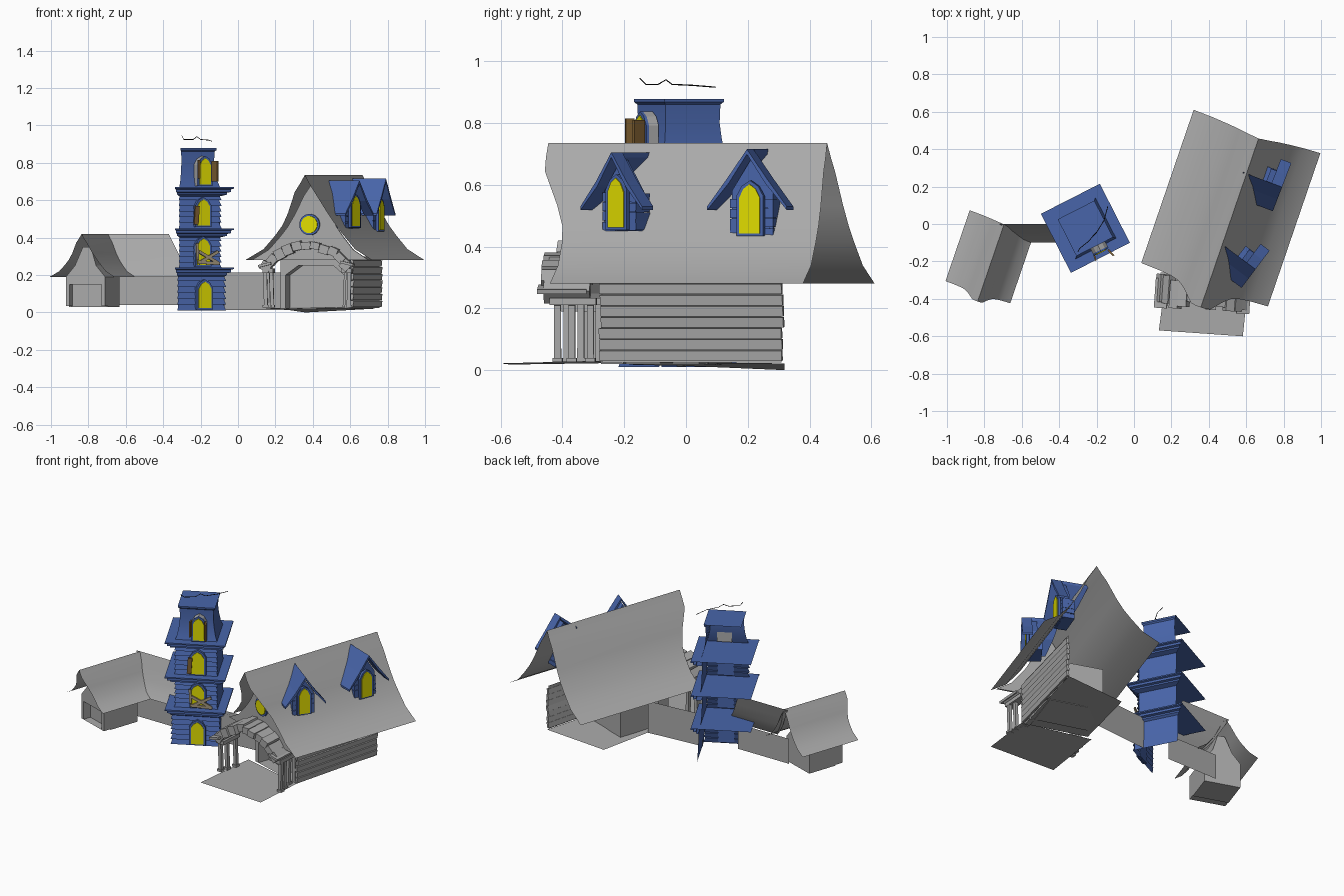
import bpy, math, random
from mathutils import Matrix, Vector

random.seed(4)
cube = bpy.data.objects.get("Cube")
if cube:
    bpy.data.objects.remove(cube, do_unlink=True)


def material(name, rgb):
    m = bpy.data.materials.new(name)
    m.use_nodes = True
    m.diffuse_color = (*rgb, 1)
    m.node_tree.nodes["Principled BSDF"].inputs["Base Color"].default_value = (*rgb, 1)
    return m


GREY = material("plain_grey", (0.4, 0.4, 0.4))
BLUE = material("slate_blue", (0.065, 0.13, 0.4))
YELLOW = material("window_yellow", (0.75, 0.72, 0.0))
BROWN = material("shutter_brown", (0.2, 0.11, 0.03))
TAN = material("weathered_plank", (0.36, 0.3, 0.2))
BLACK = material("iron_black", (0.01, 0.01, 0.01))


def frame(x, y, degrees):
    return Matrix.Translation((x, y, 0)) @ Matrix.Rotation(math.radians(degrees), 4, "Z")


HOUSE = frame(0.5175, 0.085, -18.9)
SIDE_WALL = frame(0.686, 0.018, -14.6)
COTTAGE = frame(-0.77, -0.175, -18.9)
TOWER = frame(-0.26, -0.023, 27)
PORCH = frame(0.37, -0.405, -4)
WORLD = Matrix()


def mesh(name, verts, faces, mat, place, smooth=False):
    me = bpy.data.meshes.new(name)
    me.from_pydata([place @ Vector(v) for v in verts], [], faces)
    me.materials.append(mat)
    ob = bpy.data.objects.new(name, me)
    bpy.context.collection.objects.link(ob)
    if smooth:
        bpy.context.view_layer.objects.active = ob
        ob.select_set(True)
        bpy.ops.object.shade_smooth_by_angle(angle=math.radians(40))
        ob.select_set(False)


def sheet(name, rows, mat, place, smooth=False):
    """Surface through rows of points."""
    n = len(rows[0])
    faces = [(r * n + i, r * n + i + 1, r * n + n + i + 1, r * n + n + i)
             for r in range(len(rows) - 1) for i in range(n - 1)]
    mesh(name, [p for row in rows for p in row], faces, mat, place, smooth)


def prism(name, lower, upper, mat, place):
    """Solid between two matching outlines of 3D points."""
    n = len(lower)
    faces = [tuple(range(n)), tuple(range(2 * n - 1, n - 1, -1))]
    faces += [(i, i + n, (i + 1) % n + n, (i + 1) % n) for i in range(n)]
    mesh(name, lower + upper, faces, mat, place)


def plate(name, outline, y0, y1, mat, place):
    """Outline in x and z, extruded along y."""
    prism(name, [(x, y0, z) for x, z in outline], [(x, y1, z) for x, z in outline], mat, place)


def box(name, centre, size, mat, place, tilt=0, axis="Y"):
    x, z = size[0] / 2, size[2] / 2
    local = place @ Matrix.Translation(centre) @ Matrix.Rotation(math.radians(tilt), 4, axis)
    plate(name, [(-x, -z), (x, -z), (x, z), (-x, z)], -size[1] / 2, size[1] / 2, mat, local)


def arch(x, z, width, height):
    """Pointed window outline."""
    w = width / 2
    return [(x - w, z), (x + w, z), (x + w, z + height * .72),
            (x + w * .6, z + height * .9), (x, z + height),
            (x - w * .6, z + height * .9), (x - w, z + height * .72)]


def window(name, x, z, width, height, y, place, depth=0.015):
    plate(name + "_frame", arch(x, z - .008, width + .022, height + .02), y, y + depth, BLUE, place)
    plate(name + "_pane", arch(x, z, width, height), y - .004, y + .006, YELLOW, place)


# Bell-shaped roofs: across, up, forward sweep of the front edge
BELL = [(0, 1, 1), (.07, .9, 1), (.155, .8, .95), (.31, .555, .45),
        (.42, .41, .2), (.54, .29, .1), (.72, .13, .04), (1, 0, 0)]


def bell_roof(name, place, half, low, high, front, back, lean):
    rows = []
    for side in (-1, 1):
        row_pts = BELL[::-1] if side < 0 else BELL[1:]
        for u, v, f in row_pts:
            x = side * u * half + lean * (1 - u)
            z = low + v * (high - low)
            y0 = front[1] + (front[0] - front[1]) * f
            y1 = back[1] + (back[0] - back[1]) * v
            rows.append([(x, y0, z), (x, y1, z)])
    sheet(name, rows, GREY, place, True)


bell_roof("main_roof", HOUSE, .358, .28, .735, (-.554, -.433), (.40, .433), .02)
bell_roof("cottage_roof", COTTAGE, .183, .19, .42, (-.248, -.2), (.188, .2), .015)

# Main house, open at the back: sagging floor, entrance room, front gable
sheet("house_floor", [[(-.2, -.315, .02), (.19, -.315, .025)],
                      [(-.225, .17, .0), (.155, .3, .022)]], GREY, HOUSE)
plate("entrance_room", [(-.17, .015), (.16, .02), (.16, .29), (-.17, .29)], -.24, .01, GREY, HOUSE)
recess = [(-.2, .02), (-.17, .02), (-.17, .2), (-.1, .25), (.1, .25),
          (.16, .2), (.16, .02), (.19, .02), (.19, .3), (-.2, .3)]
plate("entrance_wall", recess, -.315, -.24, GREY, HOUSE)
gable = [(s * u * .33 + .02 * (1 - u), .28 + v * .43)
         for s, pts in ((-1, BELL[::-1]), (1, BELL[1:])) for u, v, f in pts]
plate("front_gable", gable, -.41, -.40, GREY, HOUSE)
for name, r, y, mat in (("round_frame", .057, -.42, BLUE), ("round_pane", .046, -.426, YELLOW)):
    ring = [(r * math.cos(a * math.tau / 20), .47 + r * math.sin(a * math.tau / 20)) for a in range(20)]
    plate(name, ring, y, -.405, mat, HOUSE)

# Right wall and its boards
sheet("side_wall", [[(-.004, -.3, z), (-.004, .3, z)] for z in (.025, .3)], GREY, SIDE_WALL)
for i in range(7):
    box(f"wall_board_{i}", (0, random.uniform(-.004, .004), .047 + i * .036),
        (.016, .61, .033), GREY, SIDE_WALL, random.uniform(6, 12))

# Dormers, each turned a little differently
for i, (D, s, top, base) in enumerate(((frame(.61, -.212, 53), 1.04, .705, .45),
                                       (frame(.745, .215, 69), 1.15, .715, .43))):
    body = [(-.062 * s, base), (.062 * s, base), (.062 * s, .58), (0, top - .025), (-.062 * s, .58)]
    plate(f"dormer_body_{i}", body, 0, .04, BLUE, D)
    for k in range(4):
        box(f"dormer_board_{i}_{k}", (0, .03, base + .016 + k * .031),
            (.13 * s, .075, .029), BLUE, D, random.uniform(-2, 2))
    window(f"dormer_window_{i}", 0, base + .012, .062 * s, .16, -.024, D)
    # The left slope runs back into the main roof, the right one is a short strip
    for side in (-1, 1):
        roof = [(0, top), (side * .06 * s, top - .095), (side * .12 * s, .53),
                (side * .12 * s, .518), (side * .055 * s, top - .11), (0, top - .016)]
        prism(f"dormer_roof_{i}_{side}", [(x, -.05, z) for x, z in roof],
              [(x, .175 - .08 * abs(x) / (.12 * s) if side < 0 else .01, z) for x, z in roof], BLUE, D)

# Porch floor, posts, beams and arched plank roof
sheet("porch_floor", [[(-.225, -.18, .018), (.225, -.18, .022)],
                      [(-.2, .23, .024), (.235, .14, .03)]], GREY, PORCH)
for side in (-1, 1):
    for y in (.005, .05, .11):
        x = side * (.225 - y * .25)
        box("porch_post", (x, y, .12), (.02, .022, .18), GREY, PORCH, side * 1.5)
        box("post_foot", (x, y, .033), (.032, .032, .014), GREY, PORCH)
    box("porch_beam", (side * .21, .055, .222), (.055, .15, .024), GREY, PORCH)
for i in range(11):
    a = math.radians(-54 + i * 10.5)
    r = .27 + random.uniform(-.008, .008)
    box(f"porch_plank_{i}", (r * math.sin(a), .05 - .02 * abs(math.sin(a)) + random.uniform(-.025, .02),
                             .085 + r * math.cos(a)),
        (.05, .15, .045 + random.uniform(-.008, .012)), GREY, PORCH,
        math.degrees(a) + random.uniform(-9, 9))
box("porch_end_board", (-.225, .02, .255), (.07, .16, .014), GREY, PORCH, -14)
box("porch_end_board", (.215, .02, .262), (.07, .16, .014), GREY, PORCH, 14)

# Cottage with a recessed doorway
shell = [(-.111, .19), (-.06, .25), (-.015, .35), (.03, .35), (.06, .25), (.111, .19)]
plate("cottage_body", [(.111, .03), (-.111, .03)] + shell, -.09, .1, GREY, COTTAGE)
plate("cottage_front", shell + [(.111, .035), (.09, .035), (.09, .15), (-.09, .15), (-.09, .035),
                                (-.111, .035)], -.14, -.09, GREY, COTTAGE)
sheet("cottage_floor", [[(-.111, -.14, .035), (.111, -.14, .035)],
                        [(-.111, -.09, .035), (.111, -.09, .035)]], GREY, COTTAGE)

# Linking walls and the one-sided link roof
slope = [(0, .42), (-.025, .35), (-.05, .28), (-.075, .23), (-.1, .19)]
sheet("link_roof", [[(-.72 - y * 1.4, y, z), (-.37 - y * 1.4, y, z)] for y, z in slope], GREY, WORLD, True)
sheet("link_wall", [[(-.68, -.07, z), (-.32, -.07, z)] for z in (.04, .2)], GREY, WORLD)
sheet("house_link_wall", [[(-.1, -.03, z), (.27, .0, z)] for z in (.012, .215)], GREY, WORLD)


def tower_wall(name, profile, smooth=False):
    """Front and right walls following a profile of half width and height."""
    rows = [[(-h, -h, z), (h, -h, z), (h, h, z)] for h, z in profile]
    sheet(name, rows, BLUE, TOWER, smooth)


def flat_top(name, h, z):
    sheet(name, [[(-h, -h, z), (h, -h, z)], [(-h, h, z), (h, h, z)]], BLUE, TOWER)


# Tower storeys: boarded front, plain right wall, stepped cornice
for i, (z0, z1, h) in enumerate(((.01, .2, .136), (.24, .41, .118), (.45, .63, .118))):
    step = (z1 - z0) / 6
    boards = [p for k in range(6) for p in ((h + .01, z0 + k * step), (h, z0 + (k + 1) * step))]
    sheet(f"tower_front_{i}", [[(-w, -w, z), (w, -w, z)] for w, z in boards], BLUE, TOWER)
    sheet(f"tower_side_{i}", [[(w, -h, z), (w, h, z)] for w, z in
                              ((h + .008, z0), (h + .002, (z0 + z1) / 2), (h, z1))], BLUE, TOWER, True)
    tower_wall(f"cornice_{i}", [(h, z1 - .01), (.15, z1), (.15, z1 + .01), (.165, z1 + .014),
                                (.165, z1 + .028), (.177, z1 + .032), (.177, z1 + .04)])
    flat_top(f"cornice_top_{i}", .177, z1 + .04)
    window(f"tower_window_{i}", .012, z0 + .015, .075, .14, -h - .024, TOWER, .024)
tower_wall("top_storey", [(.122, .67), (.112, .7), (.103, .75), (.098, .8), (.1, .86)], True)
tower_wall("top_cap", [(.1, .86), (.108, .868), (.108, .878)])
flat_top("top_cap_lid", .11, .878)
window("top_window", .018, .685, .066, .14, -.15, TOWER, .01)
plate("top_window_hood", arch(.018, .677, .088, .16), -.14, -.105, GREY, TOWER)

# Shutters and crossed planks
box("top_shutter", (.062, -.178, .755), (.01, .045, .11), BROWN, TOWER, 15, "Z")
box("top_shutter_left", (-.026, -.165, .765), (.008, .03, .1), BROWN, TOWER, -10, "Z")
box("middle_shutter", (-.034, -.152, .52), (.026, .01, .1), BROWN, TOWER, 4)
box("lower_shutter", (-.03, -.152, .325), (.014, .01, .09), TAN, TOWER, -3)
for tilt in (-28, 28, 4):
    box("crossed_plank", (.035, -.157, .295 + (tilt == 4) * -.03), (.13, .01, .016), TAN, TOWER, tilt)

# Roof-top iron scroll
path = [(-.3, -.15, .945), (-.29, -.13, .925), (-.24, -.09, .925), (-.22, -.065, .94),
        (-.2, -.045, .925), (-.16, .02, .922), (-.14, .095, .916)]
curve = bpy.data.curves.new("iron_scroll", "CURVE")
curve.dimensions = "3D"
curve.bevel_depth = .002
curve.bevel_resolution = 0
curve.materials.append(BLACK)
line = curve.splines.new("POLY")
line.points.add(len(path) - 1)
for p, co in zip(line.points, path):
    p.co = (*co, 1)
bpy.context.collection.objects.link(bpy.data.objects.new("iron_scroll", curve))
